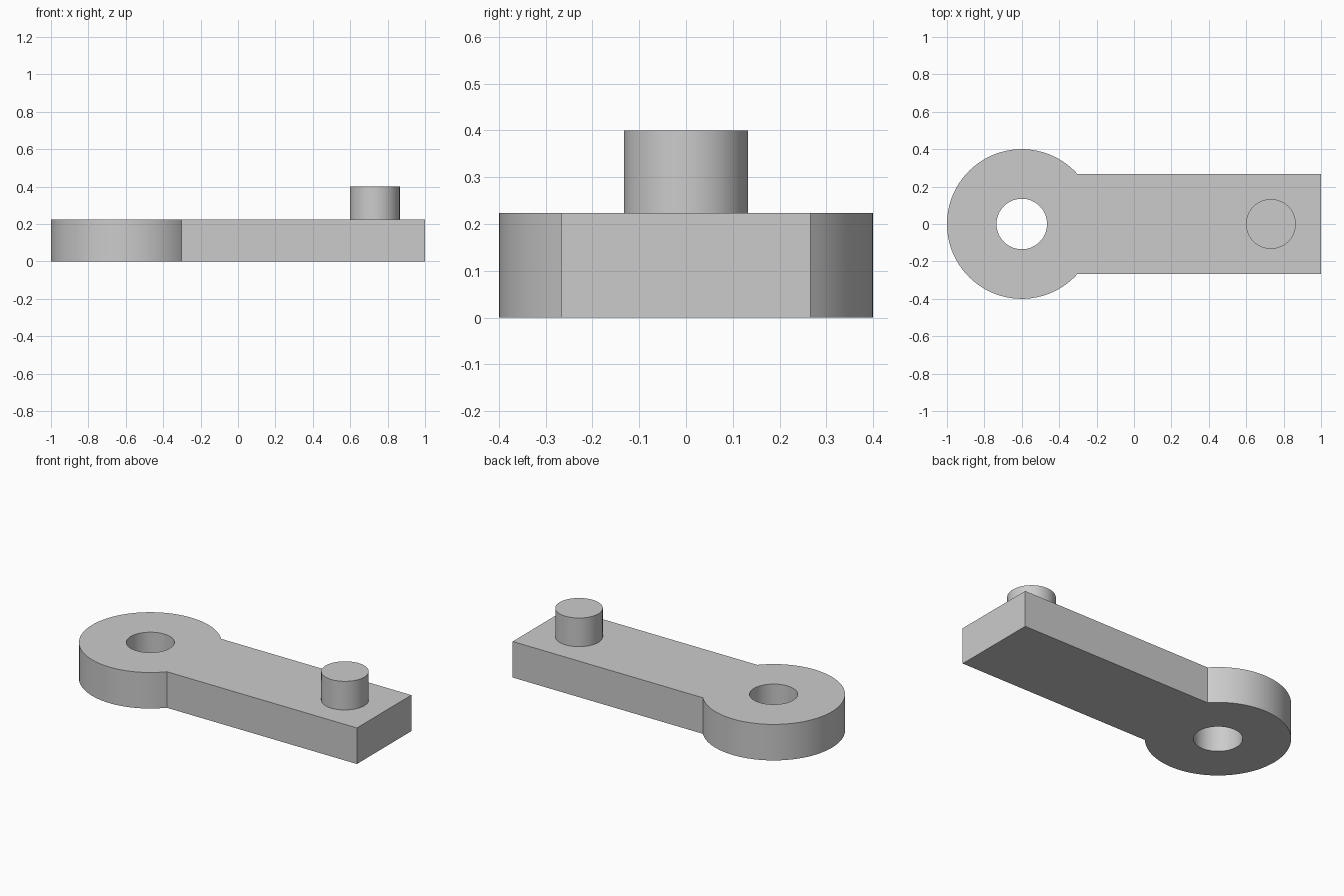
import bpy, bmesh
from math import asin, cos, sin, pi, tau

cube = bpy.data.objects.get("Cube")
if cube:
    bpy.data.objects.remove(cube, do_unlink=True)

HEIGHT, TOP = 0.223, 0.40
EYE_X, EYE_R, HOLE_R = -0.6, 0.4, 0.135
BAR_HALF, BAR_END = 0.266, 1.0
PIN_X, PIN_R = 0.732, 0.133
SEGMENTS = 96

grey = bpy.data.materials.new("plain grey")
grey.use_nodes = True
grey.diffuse_color = (0.6, 0.6, 0.6, 1)
grey.node_tree.nodes["Principled BSDF"].inputs["Base Color"].default_value = grey.diffuse_color


def arc(x, radius, start, end, count):
    """Points on an arc centred on the x axis."""
    angles = [start + (end - start) * i / count for i in range(count + 1)]
    return [(x + radius * cos(a), radius * sin(a)) for a in angles]


def finish(obj):
    obj.data.materials.append(grey)
    bpy.ops.object.select_all(action="DESELECT")
    obj.select_set(True)
    bpy.context.view_layer.objects.active = obj
    for mod in list(obj.modifiers):
        bpy.ops.object.modifier_apply(modifier=mod.name)
    bpy.ops.object.shade_smooth_by_angle()


# Lever arm: round eye running into a straight bar, with a through hole
neck = asin(BAR_HALF / EYE_R)
outline = arc(EYE_X, EYE_R, neck, tau - neck, SEGMENTS)
outline += [(BAR_END, -BAR_HALF), (BAR_END, BAR_HALF)]
hole = arc(EYE_X, HOLE_R, 0, tau, SEGMENTS)[:-1]

bm = bmesh.new()
edges = []
for loop in (outline, hole):
    verts = [bm.verts.new((x, y, HEIGHT / 2)) for x, y in loop]
    edges += [bm.edges.new((verts[i - 1], verts[i])) for i in range(len(verts))]
bmesh.ops.triangle_fill(bm, use_beauty=True, edges=edges, normal=(0, 0, 1))
for face in bm.faces:
    face.normal_update()
    if face.normal.z < 0:
        face.normal_flip()
mesh = bpy.data.meshes.new("lever_arm")
bm.to_mesh(mesh)
bm.free()
arm = bpy.data.objects.new("lever_arm", mesh)
bpy.context.collection.objects.link(arm)
solid = arm.modifiers.new("thickness", "SOLIDIFY")
solid.thickness = HEIGHT
solid.offset = 0
finish(arm)

# Upright pin near the square end
base = HEIGHT - 0.02
bpy.ops.mesh.primitive_cylinder_add(vertices=SEGMENTS, radius=PIN_R, depth=TOP - base,
                                    location=(PIN_X, 0, (TOP + base) / 2))
pin = bpy.context.object
pin.name = "pin"
finish(pin)
